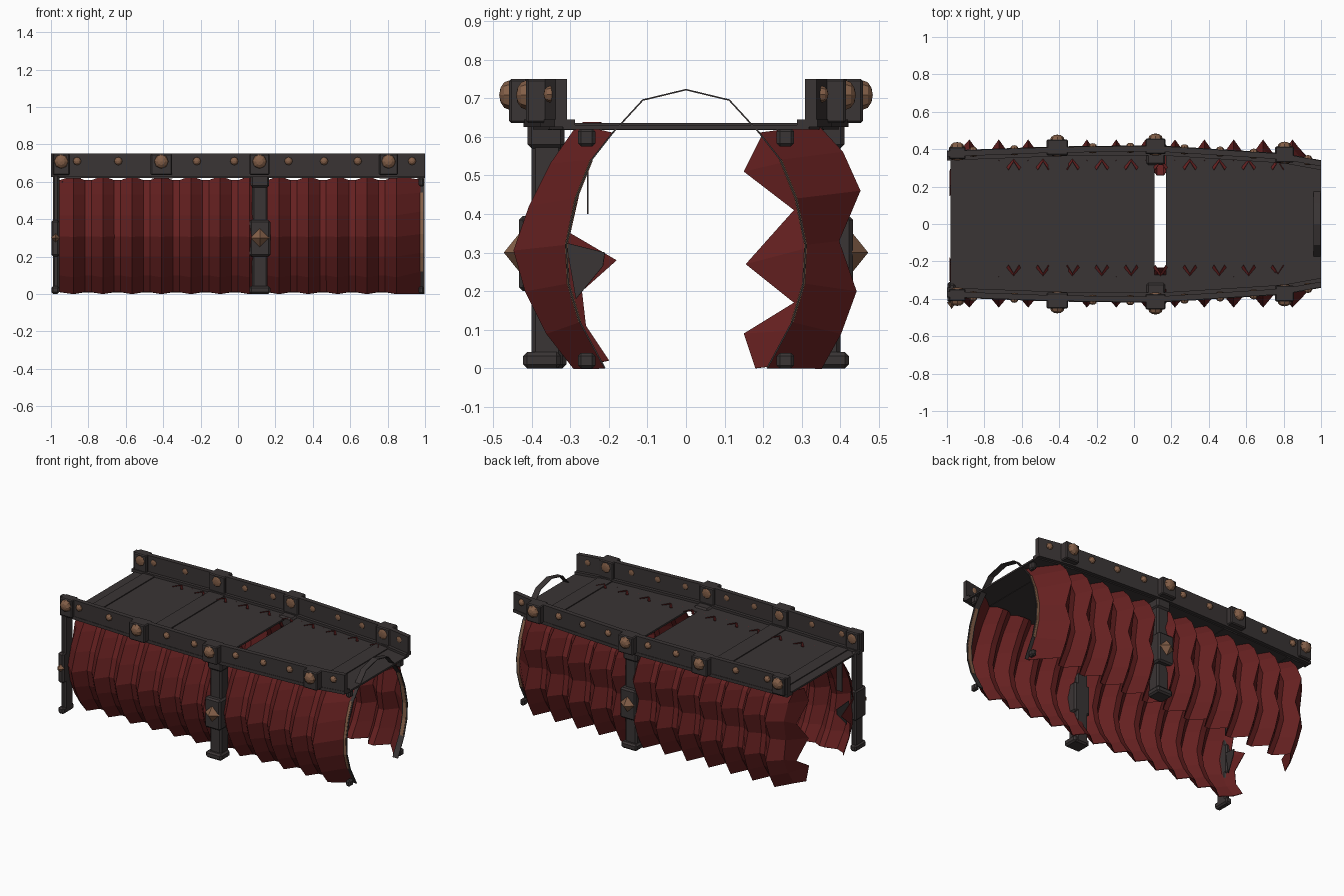
import bpy, bmesh, math
from mathutils import Matrix, Vector

if "Cube" in bpy.data.objects:
    bpy.data.objects.remove(bpy.data.objects["Cube"])


def material(name, rgb):
    m = bpy.data.materials.new(name)
    m.use_nodes = True
    m.diffuse_color = (*rgb, 1)
    m.node_tree.nodes["Principled BSDF"].inputs["Base Color"].default_value = (*rgb, 1)
    return m


GREY = material("dark_iron", (0.042, 0.035, 0.035))
RED = material("red_cloth", (0.13, 0.0145, 0.0145))
BROWN = material("bronze", (0.23, 0.115, 0.065))


def finish(name, bm, mat, thickness=0):
    bmesh.ops.recalc_face_normals(bm, faces=bm.faces)
    me = bpy.data.meshes.new(name)
    bm.to_mesh(me)
    bm.free()
    me.materials.append(mat)
    ob = bpy.data.objects.new(name, me)
    bpy.context.collection.objects.link(ob)
    if thickness:
        mod = ob.modifiers.new("thickness", "SOLIDIFY")
        mod.thickness = thickness
        mod.offset = 0
    return ob


def box(name, lo, hi, bevel=0.008):
    lo, hi = Vector(lo), Vector(hi)
    size = hi - lo
    bm = bmesh.new()
    bmesh.ops.create_cube(bm, size=1, matrix=Matrix.Translation((lo + hi) / 2)
                          @ Matrix.Diagonal((abs(size.x), abs(size.y), abs(size.z), 1)))
    bmesh.ops.bevel(bm, geom=bm.edges[:], offset=bevel, segments=1, affect='EDGES')
    return finish(name, bm, GREY)


def loft(name, columns, mat, thickness=0.004):
    """Sheet through columns of points."""
    bm = bmesh.new()
    cols = [[bm.verts.new(p) for p in c] for c in columns]
    for a, b in zip(cols, cols[1:]):
        for i in range(len(a) - 1):
            bm.faces.new((a[i], b[i], b[i + 1], a[i + 1]))
    return finish(name, bm, mat, thickness)


def prism(name, outline, z0, z1):
    bm = bmesh.new()
    face = bm.faces.new([bm.verts.new((x, y, z0)) for x, y in outline])
    ext = bmesh.ops.extrude_face_region(bm, geom=[face])["geom"]
    bmesh.ops.translate(bm, vec=(0, 0, z1 - z0), verts=[v for v in ext if isinstance(v, bmesh.types.BMVert)])
    return finish(name, bm, GREY)


def stud(name, pos, r, depth):
    """Faceted dome, half sunk in its plate."""
    bm = bmesh.new()
    bmesh.ops.create_uvsphere(bm, u_segments=8, v_segments=6, radius=1, matrix=Matrix.Translation(pos)
                              @ Matrix.Diagonal((r, depth, r, 1)) @ Matrix.Rotation(math.pi / 2, 4, 'X'))
    return finish(name, bm, BROWN)


def pyramid(name, pos, side, r, depth):
    bm = bmesh.new()
    bmesh.ops.create_cone(bm, cap_ends=True, segments=4, radius1=r, radius2=0, depth=depth,
                          matrix=Matrix.Translation(pos) @ Matrix.Rotation(side * -math.pi / 2, 4, 'X')
                          @ Matrix.Translation((0, 0, depth / 2)))
    return finish(name, bm, BROWN)


# Outer line of the rails, narrowing at the ends
RAIL = [(-1, 0.39), (-0.41, 0.412), (0.12, 0.418), (0.8, 0.375), (1, 0.338)]


def rail_y(x):
    for (xa, ya), (xb, yb) in zip(RAIL, RAIL[1:]):
        if x <= xb:
            return ya + (yb - ya) * (x - xa) / (xb - xa)


# Side rails with blocks; domed studs outside, flat ones inside
for s, side in ((-1, "front"), (1, "back")):
    line = [(x, s * y) for x, y in RAIL]
    prism(side + "_rail", line + [(x, s * (y - 0.03)) for x, y in reversed(RAIL)], 0.64, 0.75)
    prism(side + "_rail_flange", [(x, y + s * 0.003) for x, y in line]
          + [(x, s * (y - 0.05)) for x, y in reversed(RAIL)], 0.625, 0.645)
    for x, half, out in ((-0.945, 0.045, 0.02), (-0.41, 0.057, 0.04), (0.115, 0.053, 0.04), (0.805, 0.05, 0.04)):
        y = rail_y(x)
        box(side + "_rail_block", (x - half, s * (y - 0.045), 0.635), (x + half, s * (y + out), 0.75), 0.006)
        stud(side + "_large_stud", (x, s * (y + out), 0.708), 0.038, 0.026)
        stud(side + "_large_stud_back", (x, s * (y - 0.045), 0.708), 0.032, 0.007)
    for x in (-0.86, -0.64, -0.22, -0.02, 0.27, 0.46, 0.64, 0.93):
        stud(side + "_small_stud", (x, s * rail_y(x), 0.71), 0.022, 0.018)
        stud(side + "_small_stud_back", (x, s * (rail_y(x) - 0.03), 0.71), 0.02, 0.006)


# Roof panels and cross beams
def strip(name, xs, z0, z1):
    edge = [(x, rail_y(x) - 0.02) for x in xs]
    prism(name, edge + [(x, -y) for x, y in reversed(edge)], z0, z1)


strip("left_roof_panel", (0.17, 0.8, 1), 0.619, 0.63)
strip("right_roof_panel", (-0.98, -0.41, 0.11), 0.619, 0.63)
for x, half in ((-0.88, 0.04), (-0.405, 0.055), (0.805, 0.048)):
    strip("roof_beam", (x - half, x + half), 0.617, 0.636)
box("slot_bridge", (0.1, -0.35, 0.619), (0.18, -0.27, 0.63), 0.002)

# Middle posts on both sides
for s, side in ((-1, "front"), (1, "back")):
    for name, half, y0, y1, z0, z1 in (("post", 0.042, 0.32, 0.4, 0, 0.63),
                                       ("post_foot", 0.056, 0.325, 0.422, 0, 0.042),
                                       ("post_block", 0.056, 0.32, 0.432, 0.2, 0.395),
                                       ("post_cap", 0.05, 0.315, 0.41, 0.57, 0.64)):
        box(side + "_" + name, (0.117 - half, s * y0, z0), (0.117 + half, s * y1, z1), 0.01)
    pyramid(side + "_pyramid", (0.117, s * 0.43, 0.3), s, 0.052, 0.042)

# Corner post at the right end
for name, x0, y0, y1, z0, z1 in (("corner_post", -0.99, -0.4, -0.32, 0, 0.64),
                                 ("corner_post_foot", -0.998, -0.42, -0.31, 0, 0.042),
                                 ("corner_post_block", -0.998, -0.42, -0.31, 0.2, 0.395)):
    box(name, (x0, y0, z0), (-0.955, y1, z1), 0.01)
pyramid("corner_pyramid", (-0.975, -0.418, 0.3), -1, 0.025, 0.036)

# Pleated curtains: sections given as (distance from middle, height)
FRONT_RIDGE = [(0.29, 0), (0.36, 0.09), (0.415, 0.2), (0.445, 0.305), (0.405, 0.42), (0.35, 0.53), (0.28, 0.63)]
FRONT_VALLEY = [(0.245, 0.012), (0.305, 0.1), (0.35, 0.2), (0.372, 0.308), (0.34, 0.42), (0.285, 0.53), (0.235, 0.607)]
FRONT_END = [(0.2, 0.02), (0.26, 0.11), (0.27, 0.2), (0.18, 0.28), (0.3, 0.35), (0.26, 0.53), (0.21, 0.605)]
BACK_RIDGE = [(0.35, 0), (0.4, 0.09), (0.44, 0.2), (0.395, 0.33), (0.45, 0.46), (0.405, 0.56), (0.34, 0.63)]
BACK_VALLEY = [(0.26, 0.01), (0.32, 0.1), (0.365, 0.2), (0.345, 0.32), (0.365, 0.45), (0.32, 0.55), (0.26, 0.607)]
BACK_END = [(0.18, 0), (0.15, 0.09), (0.28, 0.17), (0.155, 0.27), (0.28, 0.41), (0.15, 0.51), (0.2, 0.61)]
# Hoop side line, also the edge of the cloth at the left end
HOOP = [(0.21, 0), (0.275, 0.12), (0.305, 0.22), (0.31, 0.32), (0.285, 0.44), (0.245, 0.54), (0.19, 0.61)]
PITCH = 0.157


def curtain(side, s, ridge, valley, end, tip):
    def column(x, section):
        return [(x, s * y, z) for y, z in section]

    cols = [column(-0.985, end), column(-0.955, valley)]
    for i in range(12):
        x = -0.88 + PITCH * i
        cols.append(column(x, ridge))
        if i < 11:
            for dx in (-0.018, 0.018):
                cols.append(column(x + PITCH / 2 + dx, valley))
    cols.append(column(0.975, HOOP))
    loft(side + "_curtain", cols, RED)
    # Small folded tips above the roof
    for i in range(1, 11):
        x = -0.8 + PITCH * i
        loft(side + "_pleat_tip", [[(x + dx, s * y, 0.627), (x + dx * 0.75, s * (y - 0.016), 0.637)]
                                   for dx, y in ((-0.038, tip - 0.045), (0, tip), (0.038, tip - 0.045))], RED)


curtain("front", -1, FRONT_RIDGE, FRONT_VALLEY, FRONT_END, 0.28)
curtain("back", 1, BACK_RIDGE, BACK_VALLEY, BACK_END, 0.35)

# Hoop at the left end with bronze trim
hoop = [(-y, z) for y, z in HOOP] + [(-0.112, 0.695), (0, 0.722), (0.112, 0.695)] + list(reversed(HOOP))
loft("hoop", [[(x, y, z) for y, z in hoop] for x in (0.96, 0.998)], GREY, 0.004)
for s, side in ((-1, "front"), (1, "back")):
    loft(side + "_hoop_trim", [[(x, s * y, z) for y, z in HOOP[1:6]] for x in (0.968, 0.99)], BROWN, 0.008)
    box(side + "_hoop_foot", (0.965, s * 0.235, 0), (0.995, s * 0.28, 0.04))
    box(side + "_hoop_clamp", (0.965, s * 0.235, 0.575), (0.995, s * 0.28, 0.622))

# Torn straps on the front side
loft("torn_strap", [[(-0.95, -0.31, 0.325), (-0.95, -0.285, 0.18)],
                    [(-0.93, -0.21, 0.3), (-0.93, -0.215, 0.265)]], GREY)
loft("hanging_strap", [[(x, -0.255, 0.6), (x, -0.255, 0.4)] for x in (-0.94, -0.9)], GREY)
